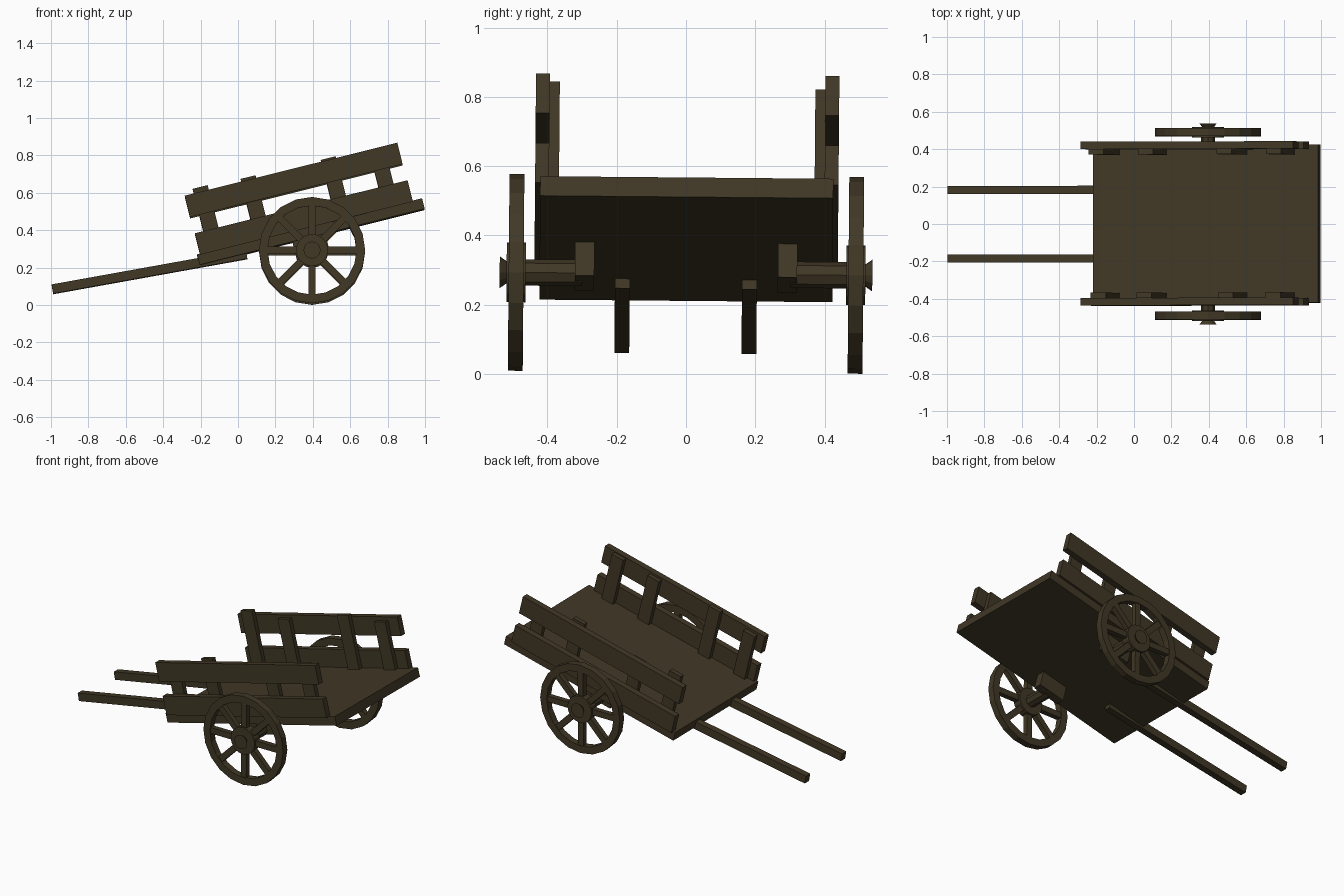
import bpy, bmesh, math
from mathutils import Matrix, Vector

if "Cube" in bpy.data.objects:
    bpy.data.objects.remove(bpy.data.objects["Cube"])

wood = bpy.data.materials.new("dark_wood")
wood.diffuse_color = (0.052, 0.039, 0.019, 1)
wood.use_nodes = True
wood.node_tree.nodes["Principled BSDF"].inputs["Base Color"].default_value = wood.diffuse_color

PIVOT = Vector((0, 0, 0.289))
# the whole cart leans very slightly sideways
ROLL = (Matrix.Translation(PIVOT) @ Matrix.Rotation(math.radians(-0.5), 4, 'X')
        @ Matrix.Translation(-PIVOT))


def tilt(x, z, deg):
    """Frame whose local x runs uphill from the point (x, z)."""
    return Matrix.Translation((x, 0, z)) @ Matrix.Rotation(math.radians(-deg), 4, 'Y')


BED = tilt(-0.205, 0.211, 14)
SHAFT = tilt(-0.988, 0.059, 10.2)


def finish(bm, name, frame):
    bm.transform(ROLL @ frame)
    bmesh.ops.recalc_face_normals(bm, faces=bm.faces)
    me = bpy.data.meshes.new(name)
    bm.to_mesh(me)
    bm.free()
    me.materials.append(wood)
    ob = bpy.data.objects.new(name, me)
    bpy.context.collection.objects.link(ob)
    return ob


def add_box(bm, lo, hi):
    lo, hi = Vector(lo), Vector(hi)
    m = Matrix.Translation((lo + hi) / 2) @ Matrix.Diagonal((*(hi - lo), 1))
    return bmesh.ops.create_cube(bm, size=1, matrix=m)["verts"]


def box(name, frame, u, y, v):
    bm = bmesh.new()
    add_box(bm, (u[0], y[0], v[0]), (u[1], y[1], v[1]))
    return finish(bm, name, frame)


def lathe(bm, profile, n, closed=False, offset=0.0):
    """Spin (radius, y) points around the y axis."""
    rings = []
    for r, y in profile:
        rings.append([bm.verts.new((r * math.cos(2 * math.pi * (i + offset) / n), y,
                                    r * math.sin(2 * math.pi * (i + offset) / n)))
                      for i in range(n)])
    pairs = list(zip(rings, rings[1:]))
    if closed:
        pairs.append((rings[-1], rings[0]))
    else:
        bm.faces.new(rings[0])
        bm.faces.new(rings[-1])
    for a, b in pairs:
        for i in range(n):
            j = (i + 1) % n
            bm.faces.new((a[i], a[j], b[j], b[i]))


# bed floor
box("bed", BED, (0, 1.24), (-0.423, 0.423), (0, 0.058))

# post tops differ from side to side
post_start = (0.063, 0.323, 0.765, 1.028)
post_top = {-1: (0.362, 0.393, 0.365, 0.372), 1: (0.410, 0.362, 0.394, 0.355)}

for s, side in ((-1, "front"), (1, "back")):
    def span(a, b):
        return sorted((s * a, s * b))

    # side rails and posts
    box(side + "_lower_rail", BED, (0.016, 1.188), span(0.398, 0.438), (0.052, 0.170))
    box(side + "_upper_rail", BED, (0.012, 1.183), span(0.398, 0.438), (0.260, 0.378))
    for i, u in enumerate(post_start):
        box(f"{side}_post_{i + 1}", BED, (u, u + 0.083), span(0.369, 0.399),
            (0.05, post_top[s][i]))

    # pulling shaft
    box(side + "_shaft", SHAFT, (0, 1.055), span(0.162, 0.205), (0, 0.05))

    # axle block under the bed
    axle = Matrix.Translation((0.396, 0, 0.289))
    box(side + "_axle_block", axle @ Matrix.Rotation(math.radians(-14), 4, 'Y'),
        (-0.09, 0.09), span(0.265, 0.321), (-0.03, 0.075))

    # axle stub
    bm = bmesh.new()
    lathe(bm, [(0.038, s * 0.30), (0.038, s * 0.47)], 8)
    finish(bm, side + "_axle", axle)

    # wheel rim
    bm = bmesh.new()
    lathe(bm, [(0.284, s * 0.469), (0.284, s * 0.512),
               (0.238, s * 0.512), (0.238, s * 0.469)], 20, closed=True)
    finish(bm, side + "_wheel_rim", axle)

    # eight spokes
    bm = bmesh.new()
    y0, y1 = span(0.474, 0.507)
    for k in range(8):
        vs = add_box(bm, (0.06, y0, -0.019), (0.245, y1, 0.019))
        bmesh.ops.rotate(bm, verts=vs, cent=(0, 0, 0),
                         matrix=Matrix.Rotation(k * math.pi / 4, 3, 'Y'))
    finish(bm, side + "_spokes", axle)

    # hub and flared cap
    bm = bmesh.new()
    lathe(bm, [(0.086, s * 0.463), (0.086, s * 0.518)], 16)
    lathe(bm, [(0.032, s * 0.510), (0.032, s * 0.518), (0.046, s * 0.538)], 12)
    finish(bm, side + "_hub", axle)
